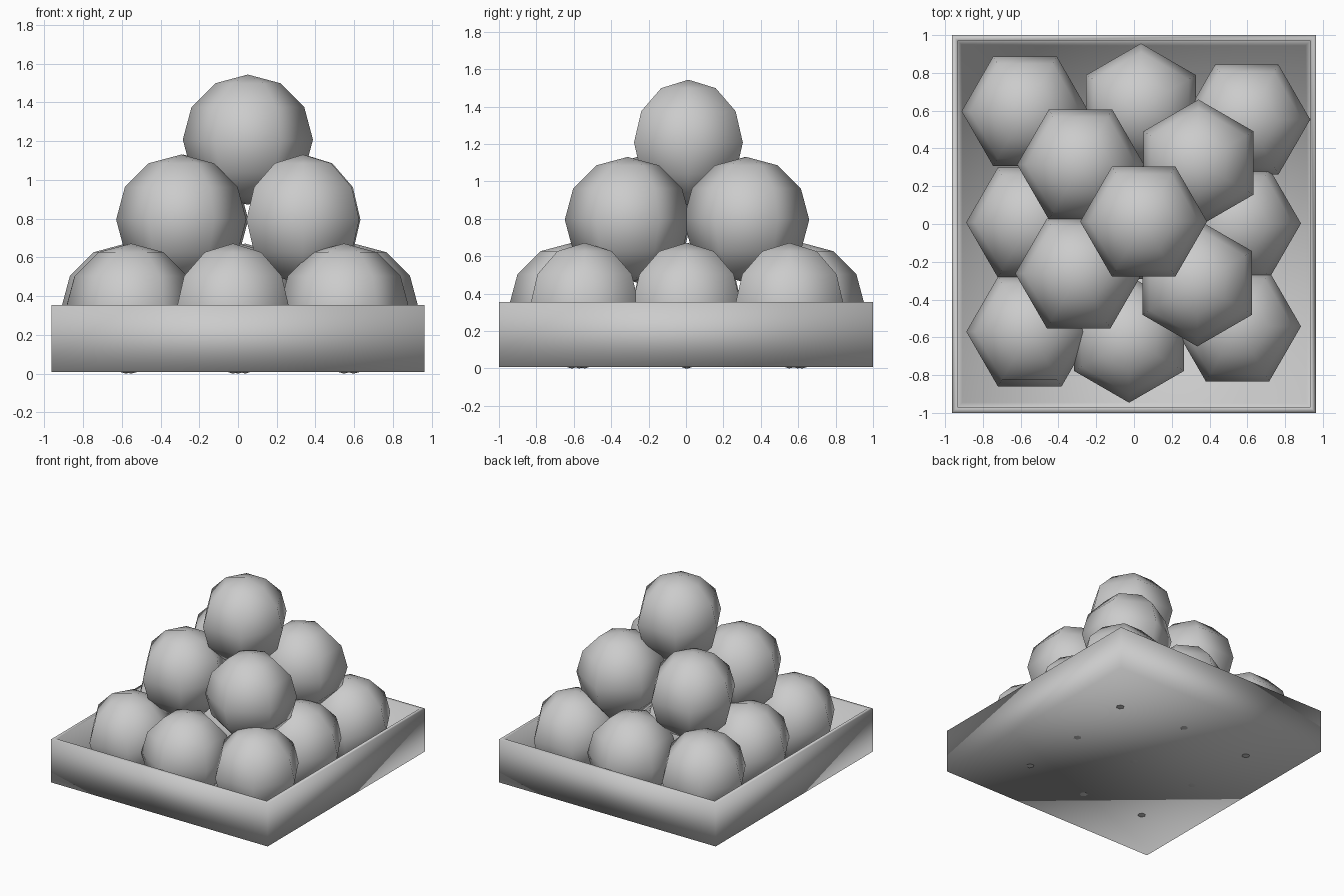
import bpy, bmesh, math
from mathutils import Matrix

if "Cube" in bpy.data.objects:
    bpy.data.objects.remove(bpy.data.objects["Cube"])

R = 0.336


def finish(bm, name):
    bmesh.ops.recalc_face_normals(bm, faces=bm.faces)
    me = bpy.data.meshes.new(name)
    bm.to_mesh(me)
    bm.free()
    for p in me.polygons:
        p.use_smooth = True
    ob = bpy.data.objects.new(name, me)
    bpy.context.collection.objects.link(ob)
    return ob


def ball(name, x, y, z, point_y=False):
    """Six-sided, six-ring ball with a corner on the x axis or the y axis."""
    bm = bmesh.new()
    bmesh.ops.create_uvsphere(bm, u_segments=6, v_segments=6, radius=R)
    corner_on_y = max(v.co.y for v in bm.verts) > 0.98 * R
    if corner_on_y != point_y:
        bmesh.ops.rotate(bm, verts=bm.verts,
                         matrix=Matrix.Rotation(math.radians(30), 3, 'Z'))
    finish(bm, name).location = (x, y, z)


# open crate: loops run up the outside, over the rim and down to the floor
HX, HY = 0.964, 1.0
bm = bmesh.new()
loops = []
for inset, z in [(0, 0.008), (0, 0.355), (0.03, 0.355), (0.055, 0.05)]:
    x, y = HX - inset, HY - inset
    loops.append([bm.verts.new((sx * x, sy * y, z))
                  for sx, sy in ((-1, -1), (1, -1), (1, 1), (-1, 1))])
for a, b in zip(loops, loops[1:]):
    for i in range(4):
        j = (i + 1) % 4
        bm.faces.new((a[i], a[j], b[j], b[i]))
bm.faces.new(loops[0][::-1])
bm.faces.new(loops[-1])
finish(bm, "crate")

# three layers of balls: x, y, corner pointing along y
layers = [
    ("bottom_ball", R, [(-0.577, 0.597, 0), (0.037, 0.62, 1), (0.597, 0.553, 0),
                        (-0.553, 0.008, 0), (0.0, 0.0, 0), (0.548, 0.003, 0),
                        (-0.552, -0.57, 0), (-0.026, -0.61, 1), (0.548, -0.542, 0)]),
    ("middle_ball", 0.795, [(-0.283, 0.315, 0), (0.341, 0.323, 1),
                            (-0.293, -0.262, 0), (0.335, -0.312, 1)]),
    ("top_ball", 1.208, [(0.051, 0.013, 0)]),
]
for name, z, spots in layers:
    for n, (x, y, turned) in enumerate(spots, 1):
        ball(f"{name}_{n}", x, y, z, bool(turned))
